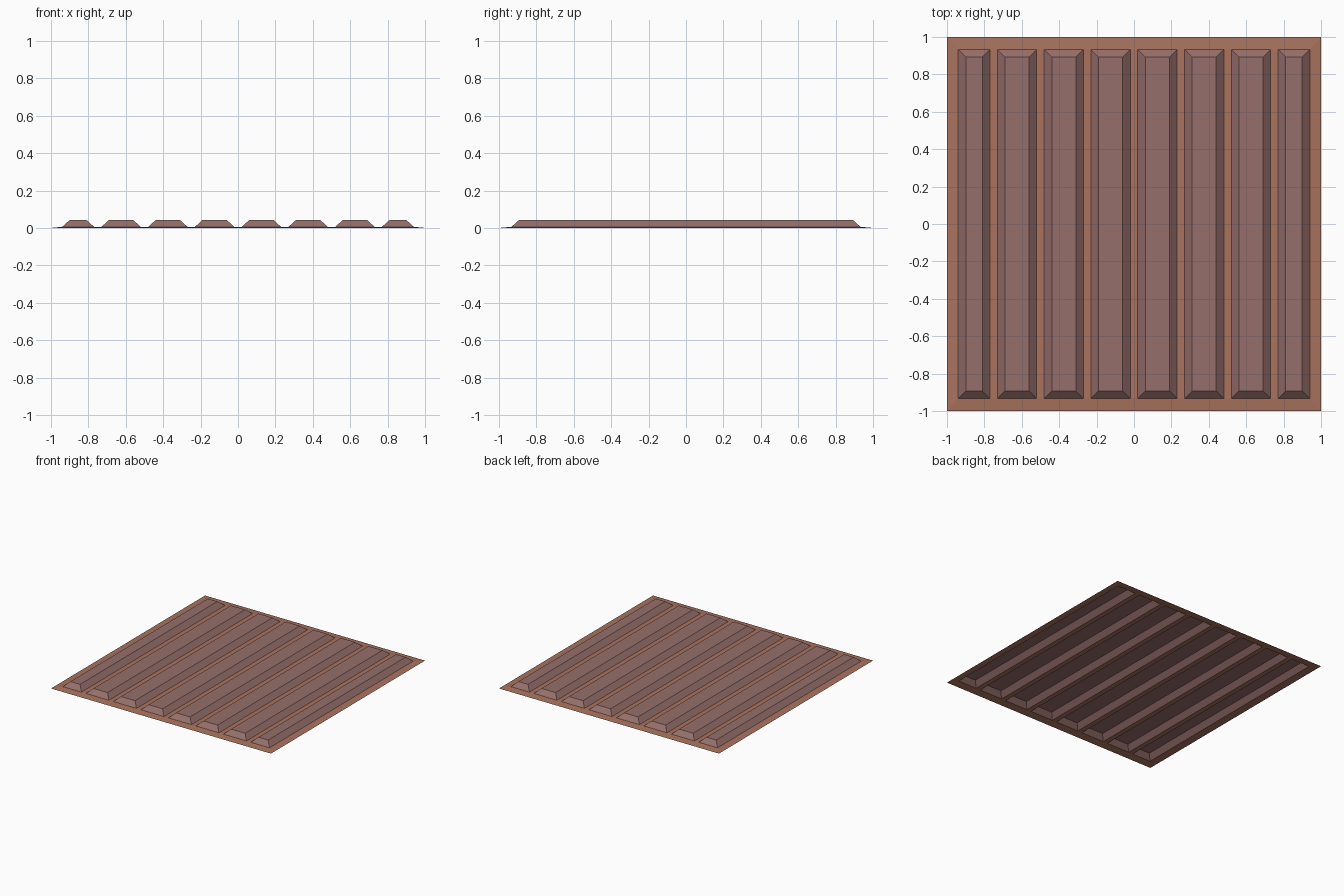
import bpy
import bmesh

if "Cube" in bpy.data.objects:
    bpy.data.objects.remove(bpy.data.objects["Cube"])

RIM_Z = 0.006      # the border rises very slightly towards the ribs
TOP_Z = 0.043      # height of the raised ribs
HALF_Y = 0.933     # half length of the ribs at their base
END_X = 0.94       # outer side of the end ribs
SLOPE = 0.041      # run of the sloped rib sides
GAP = 0.02         # half of the groove between two ribs


def material(name, color):
    m = bpy.data.materials.new(name)
    m.diffuse_color = (*color, 1)
    m.use_nodes = True
    m.node_tree.nodes["Principled BSDF"].inputs["Base Color"].default_value = m.diffuse_color
    return m


def make_object(name, bm, mat):
    bmesh.ops.remove_doubles(bm, verts=bm.verts, dist=0.0005)
    mesh = bpy.data.meshes.new(name)
    bm.to_mesh(mesh)
    bm.free()
    mesh.materials.append(mat)
    obj = bpy.data.objects.new(name, mesh)
    bpy.context.collection.objects.link(obj)


def rect(x0, x1, y, z):
    return [(x0, -y, z), (x1, -y, z), (x1, y, z), (x0, y, z)]


def face(bm, points):
    bm.faces.new([bm.verts.new(p) for p in points])


def ring(bm, outer, inner):
    # four sloped faces joining two rectangles
    for i in range(4):
        j = (i + 1) % 4
        face(bm, [outer[i], outer[j], inner[j], inner[i]])


terracotta = material("terracotta_brown", (0.40, 0.17, 0.112))
mauve = material("mauve_brown", (0.30, 0.158, 0.146))

# Rib positions: eight equal bays, end ribs cut short by the border
ribs = []
for i in range(8):
    left = -1 + 0.25 * i
    ribs.append((max(left + GAP, -END_X), min(left + 0.25 - GAP, END_X)))

# Border frame and the flat grooves between the ribs
bm = bmesh.new()
ring(bm, rect(-1, 1, 1, 0), rect(-END_X, END_X, HALF_Y, RIM_Z))
for a, b in zip(ribs, ribs[1:]):
    face(bm, rect(a[1], b[0], HALF_Y, RIM_Z))
make_object("panel_frame", bm, terracotta)

# Raised ribs, open underneath like pressed sheet
for n, (x0, x1) in enumerate(ribs, 1):
    bm = bmesh.new()
    top = rect(x0 + SLOPE, x1 - SLOPE, HALF_Y - SLOPE, TOP_Z)
    ring(bm, rect(x0, x1, HALF_Y, RIM_Z), top)
    face(bm, top)
    make_object(f"raised_rib_{n}", bm, mauve)
